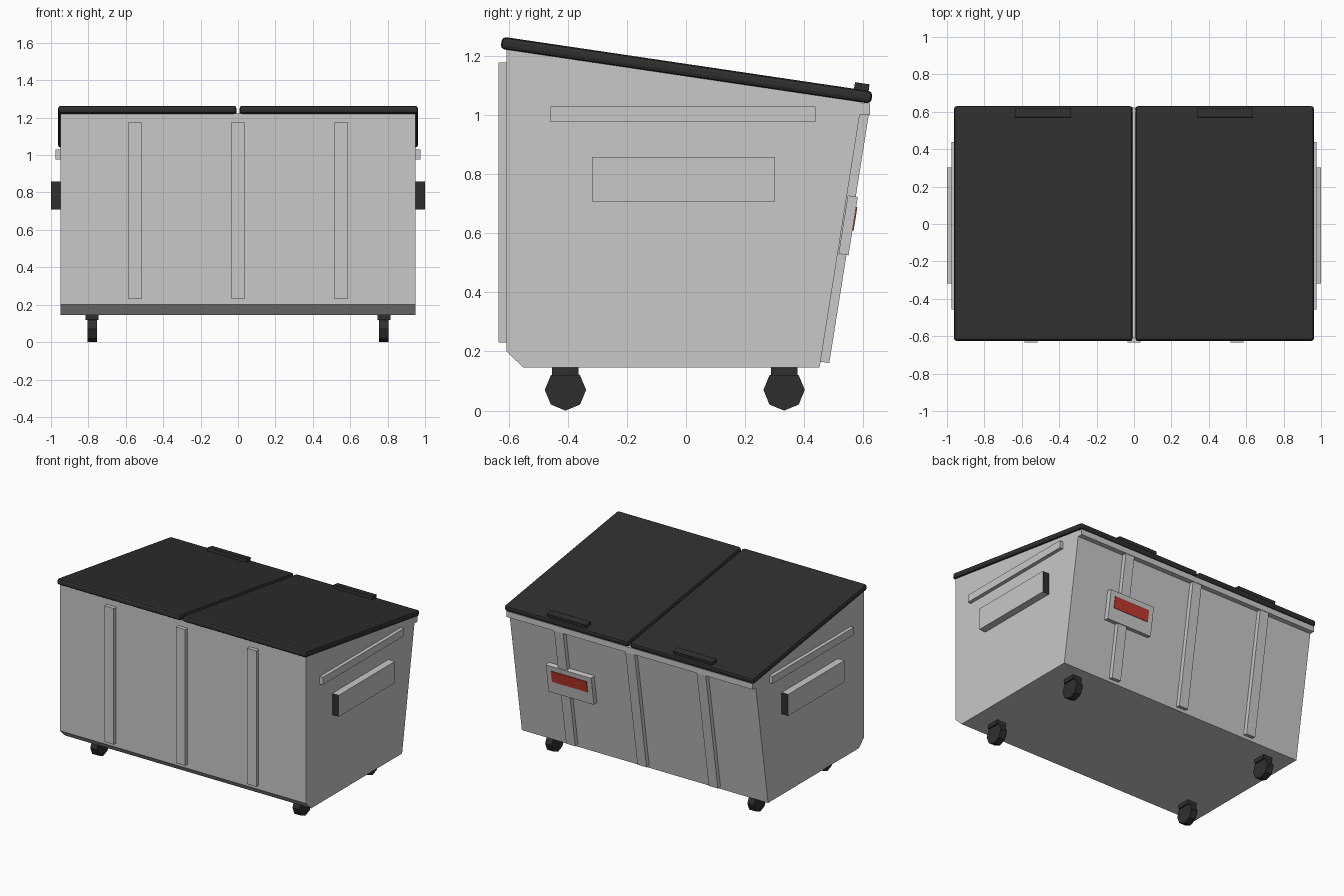
import bpy, bmesh, math
from mathutils import Matrix

if "Cube" in bpy.data.objects:
    bpy.data.objects.remove(bpy.data.objects["Cube"])


def material(name, rgb):
    m = bpy.data.materials.new(name)
    m.diffuse_color = (*rgb, 1)
    m.use_nodes = True
    m.node_tree.nodes["Principled BSDF"].inputs["Base Color"].default_value = m.diffuse_color
    return m


GREY = material("light_grey_steel", (0.58, 0.58, 0.58))
BLACK = material("black_plastic", (0.028, 0.028, 0.028))
RED = material("red_label", (0.53, 0.041, 0.024))


def finish(name, bm, *mats):
    me = bpy.data.meshes.new(name)
    bmesh.ops.recalc_face_normals(bm, faces=bm.faces)
    bm.to_mesh(me)
    bm.free()
    for m in mats:
        me.materials.append(m)
    ob = bpy.data.objects.new(name, me)
    bpy.context.collection.objects.link(ob)
    return ob


def box(name, center, size, mat, tilt=0.0):
    bm = bmesh.new()
    bmesh.ops.create_cube(bm, size=1, matrix=Matrix.Diagonal((*size, 1)))
    ob = finish(name, bm, mat)
    ob.location = center
    ob.rotation_euler.x = tilt
    return ob


# Sloped body: side profile (y, z) extruded across x
profile = [(-0.607, 0.20), (-0.55, 0.145), (0.452, 0.145), (0.595, 1.045), (-0.607, 1.223)]
bm = bmesh.new()
face = bm.faces.new([bm.verts.new((-0.95, y, z)) for y, z in profile])
ext = bmesh.ops.extrude_face_region(bm, geom=[face])
bmesh.ops.translate(bm, vec=(1.9, 0, 0),
                    verts=[g for g in ext["geom"] if isinstance(g, bmesh.types.BMVert)])
finish("bin_body", bm, GREY)

# Back wall frame: points at height z, pushed outwards by off
WALL = math.atan(0.159)


def on_wall(x, z, off):
    return (x, 0.452 + 0.159 * (z - 0.145) + off * math.cos(WALL), z - off * math.sin(WALL))


# Ribs on the front and back walls
for label, x in (("left", -0.55), ("middle", 0.0), ("right", 0.55)):
    box(f"front_rib_{label}", (x, -0.617, 0.704), (0.07, 0.034, 0.948), GREY)
    box(f"back_rib_{label}", on_wall(x, 0.595, 0.0125), (0.07, 0.035, 0.87), GREY, -WALL)

# Lip under the lids at the back
box("back_lip", (0, 0.602, 1.02), (1.9, 0.04, 0.04), GREY)

# Plate with red label on the back
box("back_plate", on_wall(0.5, 0.63, 0.02), (0.35, 0.034, 0.20), GREY, -WALL)
box("red_label", on_wall(0.5, 0.655, 0.038), (0.275, 0.006, 0.08), RED, -WALL)

LID = math.atan(0.148)
for label, s in (("left", -1), ("right", 1)):
    # Lid with rounded edges, and its handle
    lid = box(f"lid_{label}", (s * 0.485, 0.002, 1.152), (0.954, 1.268, 0.042), BLACK, -LID)
    bev = lid.modifiers.new("rounded_edges", "BEVEL")
    bev.width = 0.014
    bev.segments = 2
    box(f"lid_handle_{label}", (s * 0.486, 0.594, 1.09), (0.30, 0.05, 0.036), BLACK, -LID)

    # Side rail
    box(f"side_rail_{label}", (s * 0.9575, -0.01, 1.003), (0.035, 0.896, 0.052), GREY)

    # Fork pocket with dark open ends
    pocket = box(f"fork_pocket_{label}", (s * 0.97, -0.008, 0.783), (0.06, 0.62, 0.15), GREY)
    pocket.data.materials.append(BLACK)
    for p in pocket.data.polygons:
        if abs(p.normal.y) > 0.9:
            p.material_index = 1

    # Casters: mount block and eight-sided wheel
    for end, y in (("front", -0.408), ("back", 0.332)):
        box(f"caster_mount_{end}_{label}", (s * 0.78, y, 0.133), (0.07, 0.09, 0.03), BLACK)
        bm = bmesh.new()
        bmesh.ops.create_cone(bm, cap_ends=True, segments=8, radius1=0.07, radius2=0.07,
                              depth=0.05, matrix=Matrix.Rotation(math.pi / 2, 4, "Y"))
        wheel = finish(f"wheel_{end}_{label}", bm, BLACK)
        wheel.location = (s * 0.78, y, 0.07)
